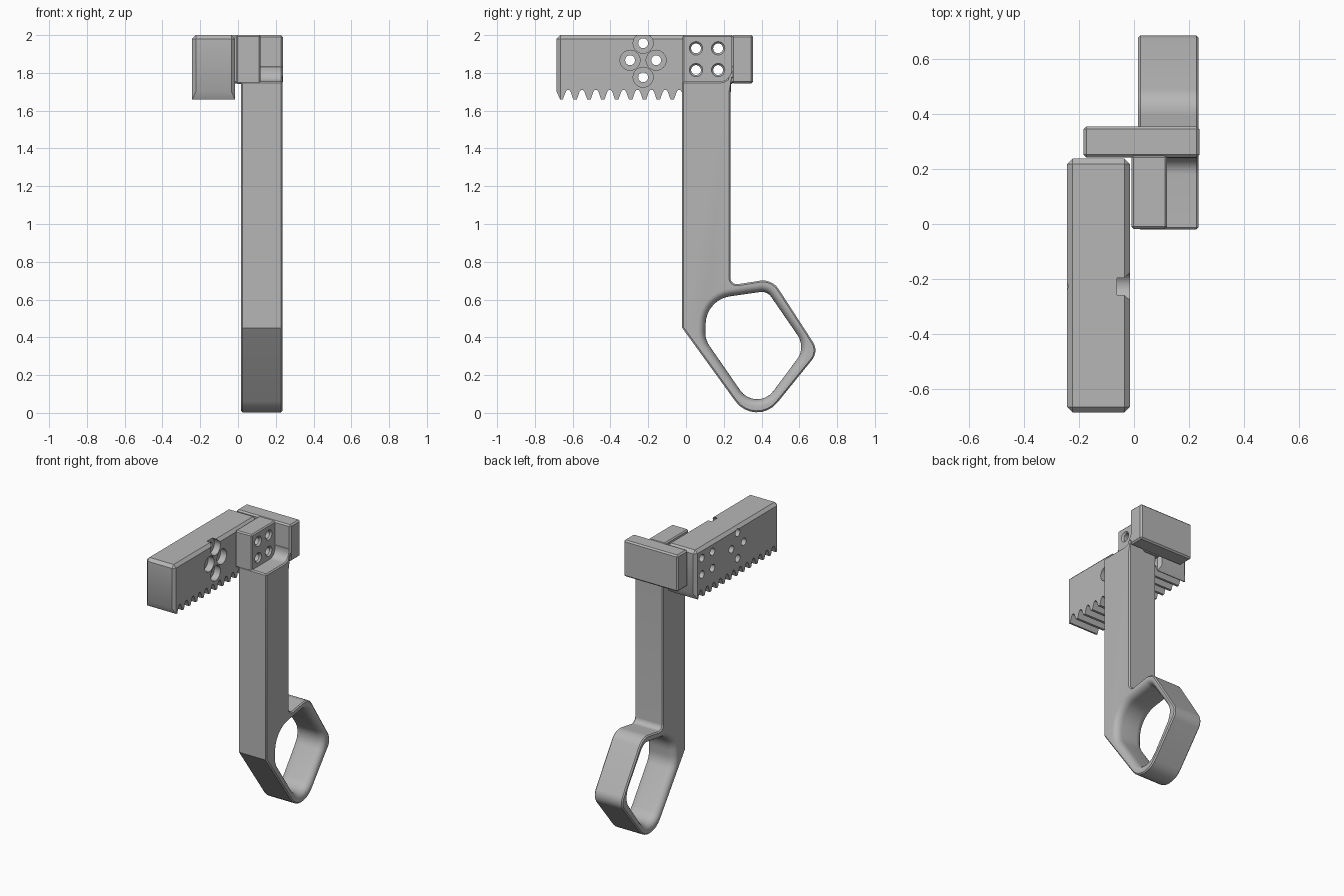
import bpy, bmesh
from math import cos, sin, pi, radians
from mathutils import Vector, Matrix

cube = bpy.data.objects.get("Cube")
if cube:
    bpy.data.objects.remove(cube, do_unlink=True)

grey = bpy.data.materials.new("plain grey")
grey.use_nodes = True
grey.diffuse_color = (0.47, 0.47, 0.47, 1)
grey.node_tree.nodes["Principled BSDF"].inputs["Base Color"].default_value = (0.47, 0.47, 0.47, 1)


def to_object(name, bm):
    bmesh.ops.recalc_face_normals(bm, faces=bm.faces)
    mesh = bpy.data.meshes.new(name)
    bm.to_mesh(mesh)
    bm.free()
    mesh.materials.append(grey)
    ob = bpy.data.objects.new(name, mesh)
    bpy.context.collection.objects.link(ob)
    return ob


def activate(ob):
    bpy.ops.object.select_all(action='DESELECT')
    ob.select_set(True)
    bpy.context.view_layer.objects.active = ob


def chamfer(ob, width):
    mod = ob.modifiers.new("chamfer", 'BEVEL')
    mod.width, mod.segments = width, 1
    mod.limit_method, mod.angle_limit = 'ANGLE', radians(60)
    mod.use_clamp_overlap = False
    activate(ob)
    bpy.ops.object.modifier_apply(modifier=mod.name)


def cut(ob, cutter):
    cutter.hide_render = True
    mod = ob.modifiers.new("cut", 'BOOLEAN')
    mod.operation, mod.solver, mod.object = 'DIFFERENCE', 'EXACT', cutter
    activate(ob)
    bpy.ops.object.modifier_apply(modifier=mod.name)
    bpy.data.objects.remove(cutter, do_unlink=True)


def smooth(ob):
    activate(ob)
    bpy.ops.object.shade_smooth_by_angle(angle=radians(30))


def rounded(corners, steps=8):
    """Outline in (y, z) from corners (y, z, radius)."""
    out = []
    for i, (y, z, r) in enumerate(corners):
        p = Vector((y, z))
        if r == 0:
            out.append(p)
            continue
        a = (Vector(corners[i - 1][:2]) - p).normalized()
        b = (Vector(corners[(i + 1) % len(corners)][:2]) - p).normalized()
        half = a.angle(b) / 2
        centre = p + (a + b).normalized() * (r / sin(half))
        reach = r / sin(half) * cos(half)
        start, end = p + a * reach - centre, p + b * reach - centre
        sweep = pi - 2 * half
        for k in range(steps + 1):
            t = k / steps
            v = (start * sin((1 - t) * sweep) + end * sin(t * sweep)) / sin(sweep)
            out.append(centre + v)
    return out


def loft(name, loops):
    """Solid through (x, outline) sections."""
    bm = bmesh.new()
    rings = [[bm.verts.new((x, p[0], p[1])) for p in pts] for x, pts in loops]
    n = len(rings[0])
    for lo, hi in zip(rings, rings[1:]):
        for i in range(n):
            j = (i + 1) % n
            bm.faces.new((lo[i], lo[j], hi[j], hi[i]))
    bm.faces.new(rings[0])
    bm.faces.new(rings[-1])
    return to_object(name, bm)


def box(name, lo, hi, bevel):
    bm = bmesh.new()
    lo, hi = Vector(lo), Vector(hi)
    bmesh.ops.create_cube(bm, size=1, matrix=Matrix.Translation((lo + hi) / 2) @ Matrix.Diagonal((*(hi - lo), 1)))
    ob = to_object(name, bm)
    chamfer(ob, bevel)
    return ob


def drill(ob, spots, x0, x1, r0, r1):
    """Cut round holes along x at each (y, z)."""
    bm = bmesh.new()
    turn = Matrix.Rotation(pi / 2, 4, 'Y')
    for y, z in spots:
        bmesh.ops.create_cone(bm, cap_ends=True, segments=32, radius1=r0, radius2=r1, depth=x1 - x0,
                              matrix=Matrix.Translation(((x0 + x1) / 2, y, z)) @ turn)
    cut(ob, to_object("hole_cutter", bm))


def offset(pts, d):
    """Move a convex outline outward by d."""
    out = []
    for i, p in enumerate(pts):
        t = (pts[(i + 1) % len(pts)] - pts[i - 1]).normalized()
        out.append(p + Vector((t.y, -t.x)) * d)
    return out


bolts = [(y, z) for y in (0.053, 0.17) for z in (1.815, 1.93)]
mid_y, mid_z = -0.227, 1.867
cross = [(mid_y - 0.069, mid_z), (mid_y + 0.069, mid_z), (mid_y, mid_z - 0.09), (mid_y, mid_z + 0.09)]

# Arm and finger ring in one outline, with the pocket floor on top
X0, X1 = 0.015, 0.235
outline = rounded([(-0.02, 1.755, 0), (-0.02, 0.45, 0), (0.369, -0.087, 0.14), (0.704, 0.326, 0.08),
                   (0.455, 0.71, 0.1), (0.235, 0.675, 0.035), (0.235, 1.77, 0), (0.27, 1.77, 0),
                   (0.27, 1.84, 0), (0.24, 1.84, 0), (0.24, 1.755, 0.06)])
arm = loft("arm_with_ring", [(X0, outline), (X1, outline)])
chamfer(arm, 0.008)

# Finger opening with rounded rims
opening = rounded([(0.373, -0.005, 0.108), (0.635, 0.347, 0.11), (0.43, 0.645, 0.06),
                   (0.11, 0.6, 0.15), (0.1, 0.39, 0.13)])
LIP, DEPTH = 0.038, 0.05
rim = [(X0 + DEPTH * (1 - cos(a)), LIP * (1 - sin(a))) for a in (k * pi / 12 for k in range(7))]
rim = [(X0 - 0.02, LIP)] + rim
sections = rim + [(X0 + X1 - x, d) for x, d in reversed(rim)]
cut(arm, loft("opening_cutter", [(x, offset(opening, d)) for x, d in sections]))
smooth(arm)

# Bracket wall with bolt holes
wall = box("bracket_wall", (-0.01, -0.018, 1.742), (0.12, 0.25, 2), 0.008)
drill(wall, bolts, -0.1, 0.2, 0.026, 0.026)
drill(wall, bolts, 0.108, 0.122, 0.026, 0.037)
smooth(wall)

# Bracket back bar
smooth(box("bracket_back_bar", (-0.183, 0.242, 1.744), (0.238, 0.355, 2), 0.01))

# Toothed rack: chamfered bar trimmed below by the tooth outline
RY0, RY1, TIP = -0.685, 0.238, 1.658
rack = box("rack", (-0.243, RY0, 1.58), (-0.015, RY1, 2), 0.02)
teeth = [(RY0 - 0.05, 1.5), (RY0 - 0.05, 1.70), (RY0, 1.70), (RY0 + 0.02, TIP)]
for k in range(12):
    c = -0.624 + 0.0735 * k
    teeth += [(c + dy, z) for dy, z in ((-0.028, TIP), (-0.014, 1.698), (-0.006, 1.71),
                                        (0.006, 1.71), (0.014, 1.698), (0.028, TIP))]
teeth += [(RY1 - 0.02, TIP), (RY1, 1.70), (RY1 + 0.05, 1.70), (RY1 + 0.05, 1.5)]
cut(rack, loft("teeth_cutter", [(-0.4, teeth), (0.2, teeth)]))

# Rack holes, four of them counterbored
drill(rack, cross + bolts, -0.4, 0.1, 0.026, 0.026)
drill(rack, cross, -0.062, 0.05, 0.053, 0.053)
smooth(rack)
